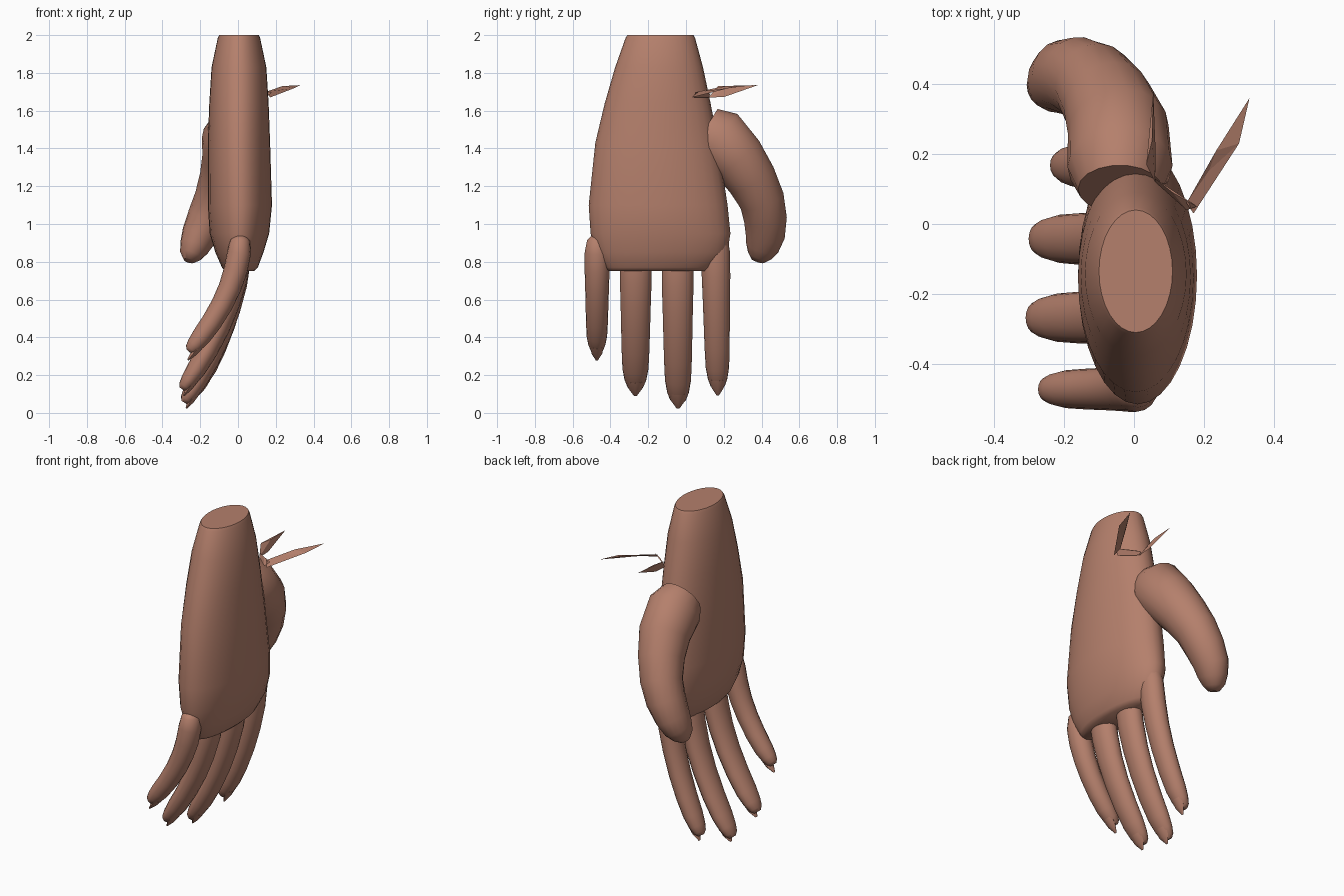
import bpy, bmesh, math
from mathutils import Vector

cube = bpy.data.objects.get("Cube")
if cube:
    bpy.data.objects.remove(cube)

skin = bpy.data.materials.new("brown skin")
skin.use_nodes = True
SKIN = (0.46, 0.215, 0.15, 1)
skin.diffuse_color = SKIN
skin.node_tree.nodes["Principled BSDF"].inputs["Base Color"].default_value = SKIN


def finish(name, bm, smooth=True):
    bmesh.ops.recalc_face_normals(bm, faces=bm.faces)
    mesh = bpy.data.meshes.new(name)
    bm.to_mesh(mesh)
    bm.free()
    mesh.materials.append(skin)
    obj = bpy.data.objects.new(name, mesh)
    bpy.context.collection.objects.link(obj)
    if smooth:
        bpy.ops.object.select_all(action='DESELECT')
        obj.select_set(True)
        bpy.context.view_layer.objects.active = obj
        bpy.ops.object.shade_smooth_by_angle(angle=math.radians(50))
    return obj


def loft(name, stations, ref, sides=16, flat=False):
    """Skin elliptical rings (centre, half width along ref, other half width)."""
    bm = bmesh.new()
    rings = []
    pts = [Vector(s[0]) for s in stations]
    for i, (c, a, b) in enumerate(stations):
        t = pts[min(i + 1, len(pts) - 1)] - pts[max(i - 1, 0)]
        t = Vector((0, 0, -1)) if flat else t.normalized()
        u = (Vector(ref) - t * t.dot(Vector(ref))).normalized()
        v = t.cross(u)
        angles = [math.tau * k / sides for k in range(sides)]
        rings.append([bm.verts.new(pts[i] + u * a * math.cos(w) + v * b * math.sin(w))
                      for w in angles])
    for r, s in zip(rings, rings[1:]):
        for k in range(sides):
            n = (k + 1) % sides
            bm.faces.new((r[k], r[n], s[n], s[k]))
    bm.faces.new(rings[0])
    bm.faces.new(rings[-1])
    return finish(name, bm)


# Palm and wrist: z, x range, y range
palm = [(2.0, -.10, .11, -.31, .04), (1.985, -.107, .117, -.32, .048),
        (1.83, -.14, .15, -.375, .09), (1.64, -.152, .162, -.43, .13),
        (1.43, -.16, .17, -.48, .17), (1.1, -.16, .18, -.515, .22),
        (0.95, -.15, .165, -.505, .235), (0.85, -.12, .135, -.48, .22),
        (0.77, -.085, .105, -.43, .14), (0.75, -.07, .085, -.41, .11)]
loft("palm", [(((x0 + x1) / 2, (y0 + y1) / 2, z), (x1 - x0) / 2, (y1 - y0) / 2)
              for z, x0, x1, y0, y1 in palm], (1, 0, 0), 32, flat=True)


# Fingers: curved tapering tubes with a small pointed nail
def finger(name, y0, y1, top, end_x, end_z, half):
    def at(t):
        return Vector((0.012 - (0.012 - end_x) * t ** 2.0,
                       y0 + (y1 - y0) * t, top + (end_z - top) * t))
    profile = [(0, .45), (.04, .85), (.15, 1.05), (.3, 1.05), (.45, 1), (.6, .96),
               (.75, .92), (.87, .86), (.94, .72), (.98, .55), (1, .3)]
    loft(name, [(at(t), half * s, 0.06 * s) for t, s in profile], (0, 1, 0))
    d = (at(1) - at(.9)).normalized()
    out = Vector((-d.z, 0, d.x))
    a = at(.93) + out * 0.025
    loft(name + "_nail", [(a, half * .55, .02), (a + d * .05, half * .45, .016),
                          (a + d * .095, half * .1, .004)], (0, 1, 0), 8)


finger("little_finger", -.47, -.472, .94, -.26, .325, .063)
finger("ring_finger", -.265, -.268, .95, -.295, .125, .08)
finger("middle_finger", -.045, -.042, .95, -.285, .055, .08)
finger("index_finger", .155, .168, .98, -.22, .13, .072)

# Thumb: thick bent tube with a rounded tip
loft("thumb", [((-.04, .10, 1.50), .12, .13), ((-.04, .165, 1.46), .15, .165),
               ((-.045, .27, 1.35), .145, .15), ((-.075, .345, 1.24), .13, .135),
               ((-.115, .40, 1.13), .118, .122), ((-.16, .42, 1.03), .11, .115),
               ((-.205, .42, .94), .095, .105), ((-.23, .405, .88), .08, .09),
               ((-.25, .39, .835), .06, .065), ((-.258, .38, .805), .03, .035)],
     (1, 0, 0), 18)


# Thin leaf-like thorns at the wrist, joined by a narrow strip
def blade(name, base, low, side, tip, ridge):
    bm = bmesh.new()
    b, l, s, t, r = [bm.verts.new(p) for p in (base, low, side, tip, ridge)]
    for f in ((b, l, r), (l, s, r), (s, t, r), (t, b, r), (b, t, s, l)):
        bm.faces.new(f)
    finish(name, bm, smooth=False)


blade("long_thorn", (.15, .06, 1.70), (.17, .03, 1.67), (.30, .23, 1.72),
      (.33, .36, 1.735), (.235, .21, 1.73))
blade("short_thorn", (.035, .17, 1.73), (.06, .12, 1.67), (.062, .20, 1.672),
      (.055, .38, 1.735), (.052, .24, 1.73))
blade("thorn_strip", (.06, .13, 1.69), (.06, .12, 1.67), (.15, .04, 1.67),
      (.18, .05, 1.70), (.11, .09, 1.70))
